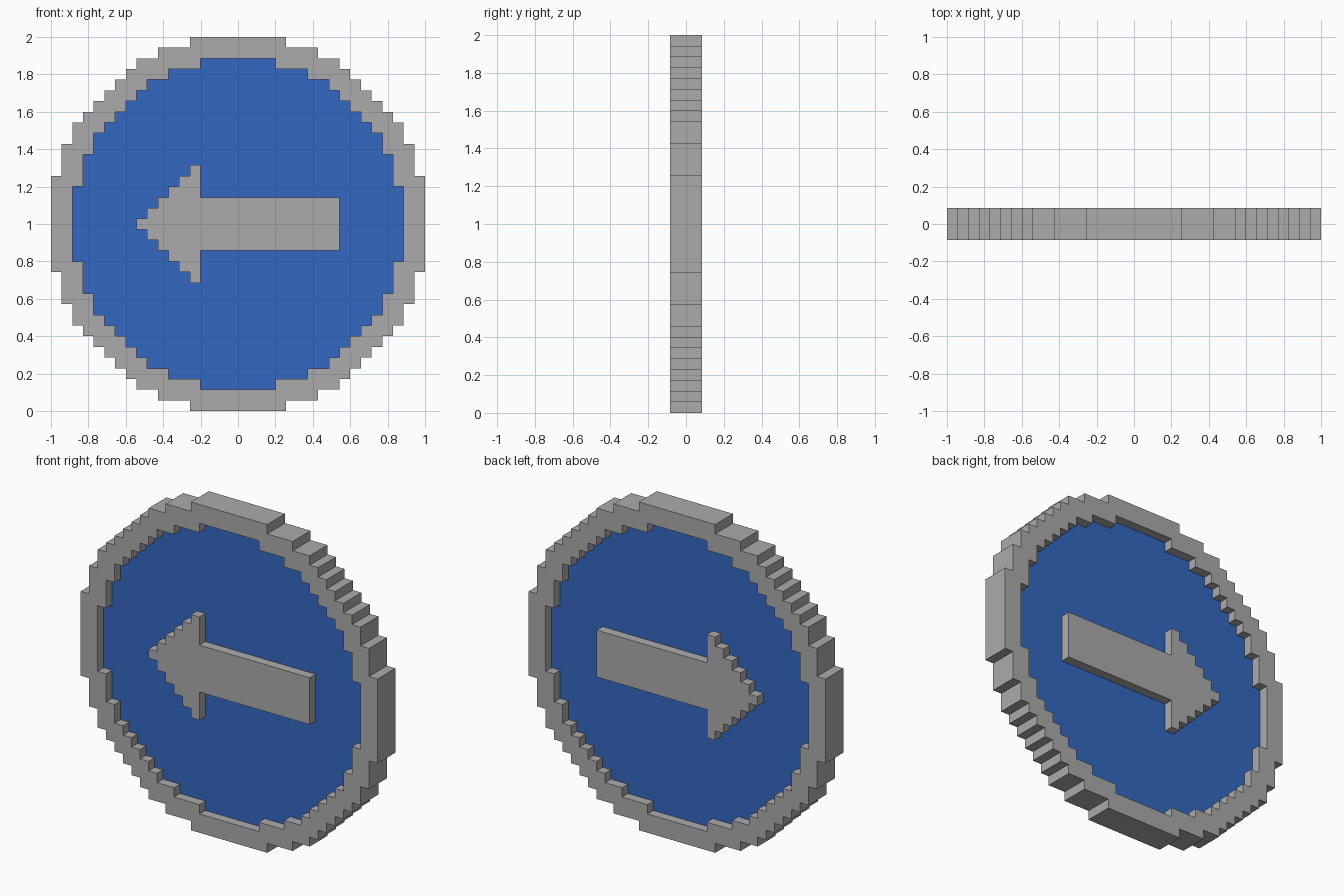
import bpy
import bmesh

cube = bpy.data.objects.get("Cube")
if cube:
    bpy.data.objects.remove(cube, do_unlink=True)

U = 2 / 35  # size of one block


def material(name, rgb):
    mat = bpy.data.materials.new(name)
    mat.use_nodes = True
    colour = (*rgb, 1)
    mat.diffuse_color = colour
    bsdf = next(n for n in mat.node_tree.nodes if n.type == "BSDF_PRINCIPLED")
    bsdf.inputs["Base Color"].default_value = colour
    bsdf.inputs["Roughness"].default_value = 0.8
    return mat


def stepped_circle(steps):
    """Closed outline from the (half width, height) corners of one quadrant."""
    quarter = []
    for i, (x, z) in enumerate(steps):
        quarter.append((x, z))
        if i + 1 < len(steps):
            quarter.append((x, steps[i + 1][1]))
    right = quarter + [(x, -z) for x, z in reversed(quarter)]
    return right + [(-x, z) for x, z in reversed(right)]


def plate(name, outlines, thickness, mat):
    """Fill the outlines (a second one is a hole) and extrude along y."""
    bm = bmesh.new()
    for outline in outlines:
        verts = [bm.verts.new((x * U, -thickness * U / 2, z * U + 1)) for x, z in outline]
        for a, b in zip(verts, verts[1:] + verts[:1]):
            bm.edges.new((a, b))
    bmesh.ops.triangle_fill(bm, edges=bm.edges[:], use_beauty=True, normal=(0, -1, 0))
    ext = bmesh.ops.extrude_face_region(bm, geom=bm.faces[:])
    moved = [g for g in ext["geom"] if isinstance(g, bmesh.types.BMVert)]
    bmesh.ops.translate(bm, verts=moved, vec=(0, thickness * U, 0))
    bmesh.ops.recalc_face_normals(bm, faces=bm.faces[:])
    mesh = bpy.data.meshes.new(name)
    bm.to_mesh(mesh)
    bm.free()
    mesh.materials.append(mat)
    obj = bpy.data.objects.new(name, mesh)
    bpy.context.collection.objects.link(obj)
    return obj


grey = material("light grey", (0.407, 0.407, 0.407))
blue = material("sign blue", (0.033, 0.138, 0.527))

# Stepped circles, in blocks from the centre
outer = stepped_circle([(4.5, 17.5), (7.5, 16.5), (9.5, 15.5), (10.5, 14.5),
                        (11.5, 13.5), (12.5, 12.5), (13.5, 11.5), (14.5, 10.5),
                        (15.5, 9.5), (16.5, 7.5), (17.5, 4.5)])
inner = stepped_circle([(3.5, 15.5), (6.5, 14.5), (8.5, 13.5), (9.5, 12.5),
                        (10.5, 11.5), (11.5, 10.5), (12.5, 9.5), (13.5, 8.5),
                        (14.5, 6.5), (15.5, 3.5)])

# Arrow: stair-stepped head pointing to -x, then a straight shaft
upper = []
for i in range(6):
    upper += [(-9.5 + i, 0.5 + i), (-8.5 + i, 0.5 + i)]
upper += [(-3.5, 2.5), (9.5, 2.5)]
arrow = upper + [(x, -z) for x, z in reversed(upper)]

plate("rim", [outer, inner], 3, grey)
plate("sign_panel", [inner], 1, blue)
plate("arrow", [arrow], 3, grey)
